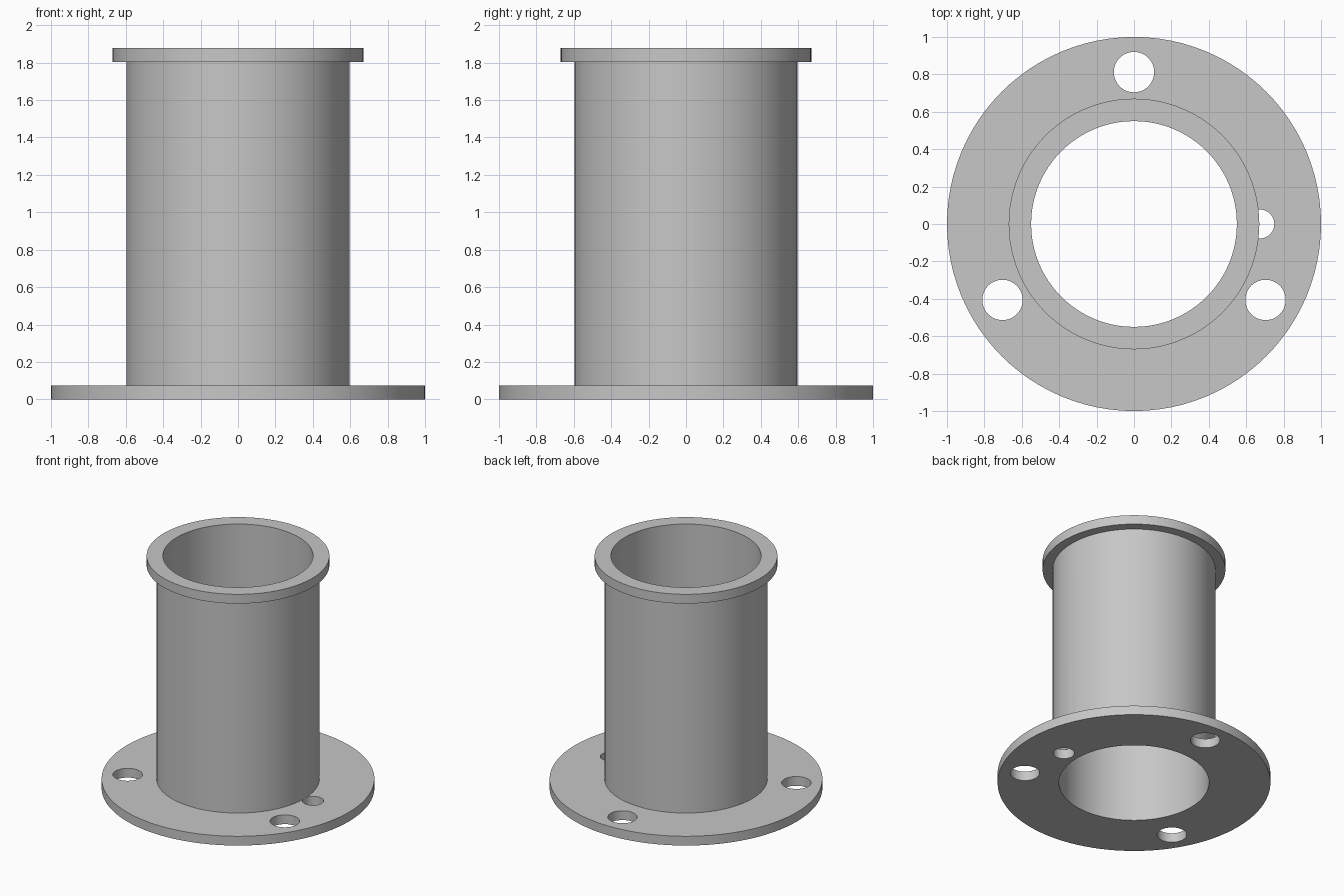
import bpy, bmesh, math
from mathutils import Matrix, Vector

cube = bpy.data.objects.get("Cube")
if cube:
    bpy.data.objects.remove(cube, do_unlink=True)

SEGMENTS = 96
BORE, TUBE, RIM, FLANGE = 0.55, 0.597, 0.67, 1.0
THICK, RIM_BASE, TOP = 0.075, 1.803, 1.878

# Plain grey material
grey = bpy.data.materials.new("grey_metal")
grey.use_nodes = True
colour = (0.57, 0.57, 0.57, 1)
grey.diffuse_color = colour
grey.node_tree.nodes["Principled BSDF"].inputs["Base Color"].default_value = colour


def add_object(name, bm):
    bmesh.ops.recalc_face_normals(bm, faces=bm.faces)
    mesh = bpy.data.meshes.new(name)
    bm.to_mesh(mesh)
    bm.free()
    mesh.materials.append(grey)
    obj = bpy.data.objects.new(name, mesh)
    bpy.context.collection.objects.link(obj)
    return obj


def lathe(name, profile):
    """Revolve a closed (radius, height) profile around z."""
    bm = bmesh.new()
    verts = [bm.verts.new((r, 0, z)) for r, z in profile]
    edges = [bm.edges.new((v, verts[i - 1])) for i, v in enumerate(verts)]
    bmesh.ops.spin(bm, geom=verts + edges, cent=(0, 0, 0), axis=(0, 0, 1),
                   angle=math.tau, steps=SEGMENTS, use_merge=True)
    bmesh.ops.remove_doubles(bm, verts=bm.verts, dist=1e-5)
    return add_object(name, bm)


# Tube with its wide base flange and narrow top rim
spool = lathe("flanged_tube", [
    (BORE, 0), (FLANGE, 0), (FLANGE, THICK), (TUBE, THICK),
    (TUBE, RIM_BASE), (RIM, RIM_BASE), (RIM, TOP), (BORE, TOP)])

# Three bolt holes and one small hole beside the tube
holes = [(0.812, a, 0.108) for a in (90, 210, 330)] + [(0.672, 0, 0.078)]
bm = bmesh.new()
for distance, angle, radius in holes:
    turn = Matrix.Rotation(math.radians(angle), 4, 'Z')
    spot = turn @ Vector((distance, 0, 0))
    bmesh.ops.create_cone(bm, cap_ends=True, segments=48, radius1=radius,
                          radius2=radius, depth=0.16,
                          matrix=Matrix.Translation(spot))
cutter = add_object("hole_cutter", bm)
cutter.hide_render = True

cut = spool.modifiers.new("holes", 'BOOLEAN')
cut.operation = 'DIFFERENCE'
cut.solver = 'EXACT'
cut.object = cutter

bpy.ops.object.select_all(action='DESELECT')
spool.select_set(True)
bpy.context.view_layer.objects.active = spool
bpy.ops.object.modifier_apply(modifier=cut.name)
bpy.data.objects.remove(cutter, do_unlink=True)

# Smooth round walls, crisp rims
bpy.ops.object.shade_smooth_by_angle(angle=math.radians(30))
